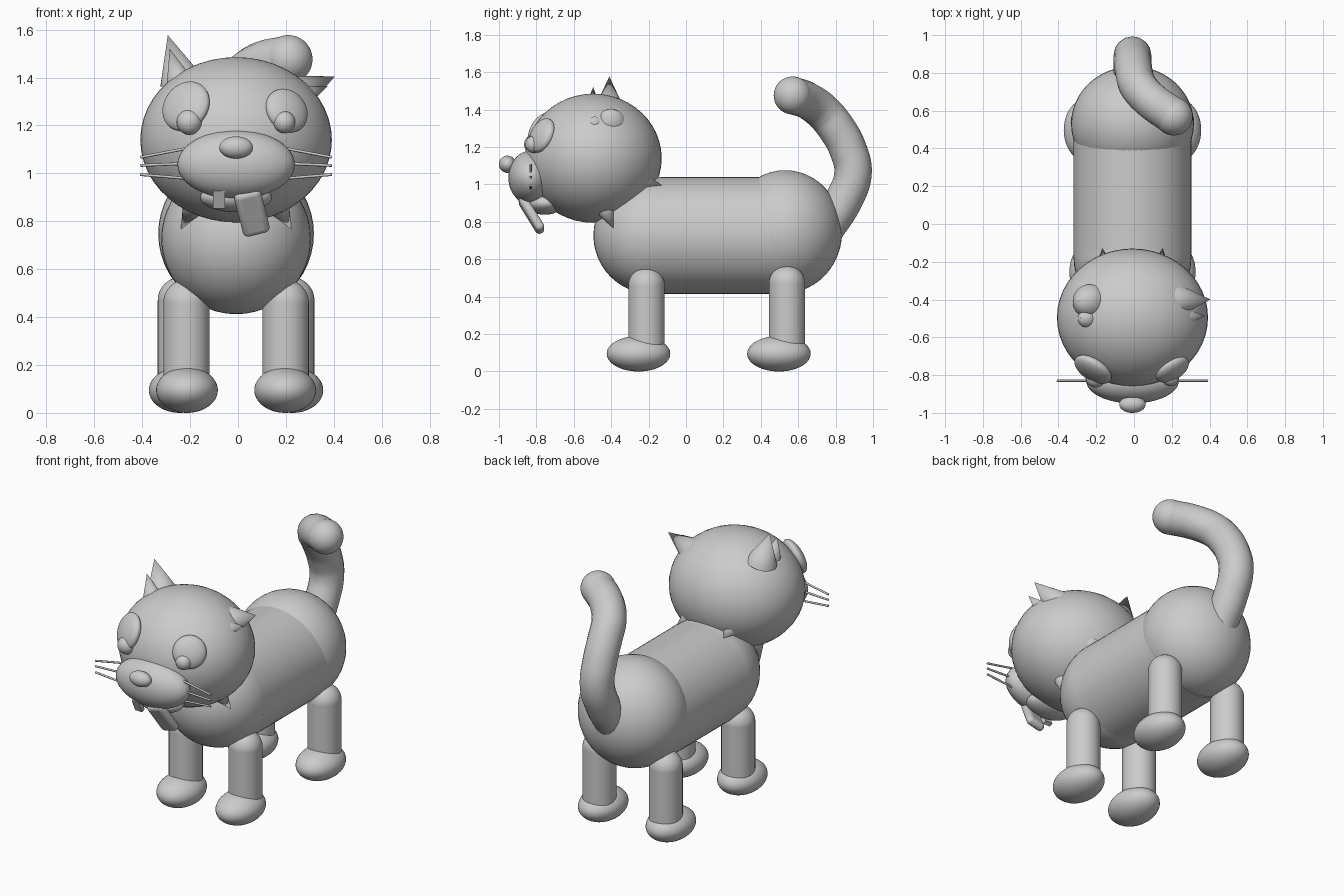
import bpy, math
from mathutils import Vector

if "Cube" in bpy.data.objects:
    bpy.data.objects.remove(bpy.data.objects["Cube"])

CX = -0.008  # symmetry plane of the animal


def smooth(ob, name):
    ob.name = name
    bpy.ops.object.shade_smooth_by_angle(angle=math.radians(40))
    return ob


def ball(name, loc, size, normal=None):
    """Ellipsoid; with a normal, its local z is turned to that direction."""
    bpy.ops.mesh.primitive_uv_sphere_add(segments=48, ring_count=24, location=loc)
    ob = bpy.context.object
    ob.scale = size
    if normal:
        ob.rotation_euler = Vector(normal).to_track_quat('Z', 'Y').to_euler()
    return smooth(ob, name)


def cone(name, base, tip, r1, r2=0.0, verts=32):
    """Cone or cylinder between two points."""
    a, b = Vector(base), Vector(tip)
    bpy.ops.mesh.primitive_cone_add(vertices=verts, radius1=r1, radius2=r2,
                                    depth=(b - a).length, location=(a + b) / 2)
    ob = bpy.context.object
    ob.rotation_euler = (b - a).to_track_quat('Z', 'Y').to_euler()
    return smooth(ob, name)


# Body: barrel with chest and rump
barrel = cone("body_barrel", (CX, -0.175, 0.727), (CX, 0.52, 0.727), 0.312, 0.312, 64)
ball("chest", (CX, -0.175, 0.727), (0.312, 0.32, 0.315))
ball("rump", (CX, 0.53, 0.748), (0.325, 0.305, 0.328))

# Legs and paws
for s, side in ((-1, "left"), (1, "right")):
    for pos, ly, py, lx, px, top in (("front", -0.211, -0.254, 0.207, 0.205, 0.46),
                                     ("hind", 0.54, 0.497, 0.23, 0.235, 0.47)):
        x = CX + s * lx
        cone(f"{pos}_leg_{side}", (x, ly, 0.08), (x, ly, top), 0.097, 0.097)
        ball(f"{pos}_leg_top_{side}", (x, ly, top), (0.097,) * 3)
        ball(f"{pos}_paw_{side}", (CX + s * px, py, 0.095), (0.129, 0.17, 0.095))

# Tail: round swept curve with a ball tip
path = [(CX, 0.75, 0.77), (CX, 0.84, 0.91), (CX, 0.893, 1.06), (CX, 0.865, 1.19),
        (0.0, 0.805, 1.30), (0.02, 0.735, 1.385), (0.09, 0.655, 1.445), (0.21, 0.57, 1.476)]
cu = bpy.data.curves.new("tail", 'CURVE')
cu.dimensions = '3D'
cu.bevel_depth = 0.1
cu.bevel_resolution = 6
cu.use_fill_caps = True
sp = cu.splines.new('BEZIER')
sp.bezier_points.add(len(path) - 1)
for p, co in zip(sp.bezier_points, path):
    p.co = co
    p.handle_left_type = p.handle_right_type = 'AUTO'
bpy.context.collection.objects.link(bpy.data.objects.new("tail", cu))
ball("tail_tip", path[-1], (0.101,) * 3)

# Head, muzzle, nose and jaw
ball("head", (CX, -0.495, 1.14), (0.4, 0.365, 0.345))
ball("muzzle", (CX, -0.83, 1.037), (0.245, 0.12, 0.143))
ball("nose", (CX, -0.955, 1.108), (0.07, 0.045, 0.046))
ball("lower_jaw", (CX, -0.755, 0.9), (0.15, 0.1, 0.062))

# Tooth
bpy.ops.mesh.primitive_cube_add(size=1, location=(-0.08, -0.875, 0.895),
                                rotation=(math.radians(25), 0, 0))
bpy.context.object.name = "tooth"
bpy.context.object.scale = (0.05, 0.025, 0.08)

# Tongue: flattened slab with rounded outline
bpy.ops.mesh.primitive_cube_add(size=1, location=(0.058, -0.826, 0.838))
tongue = bpy.context.object
tongue.scale = (0.115, 0.05, 0.215)
bpy.ops.object.transform_apply(location=False, rotation=False, scale=True)
tongue.rotation_euler = (math.radians(31), math.radians(-14), 0)
bev = tongue.modifiers.new("round", 'BEVEL')
bev.width = 0.024
bev.segments = 5
smooth(tongue, "tongue")

# Eyes and pupils
for s, side, x, z, r, px, pr in ((-1, "left", -0.217, 1.28, 0.11, -0.203, 0.053),
                                 (1, "right", 0.203, 1.262, 0.097, 0.193, 0.046)):
    ball(f"eye_{side}", (x, -0.77, z), (r, r, 0.045), (s * 0.49, -0.79, 0.38))
    ball(f"pupil_{side}", (px, -0.815, 1.214), (pr, pr * 0.95, pr))

# Whiskers
for s, side in ((-1, "left"), (1, "right")):
    for i, (z0, z1) in enumerate(((1.113, 1.067), (1.043, 1.033), (0.975, 0.995))):
        cone(f"whisker_{side}_{i + 1}", (CX + s * 0.16, -0.83, z0),
             (CX + s * 0.4, -0.83, z1), 0.006, 0.006, 10)

# Ears: outer cone with a small inner cone
cone("ear_left", (-0.238, -0.41, 1.385), (-0.293, -0.41, 1.577), 0.09)
cone("inner_ear_left", (-0.245, -0.5, 1.385), (-0.285, -0.496, 1.52), 0.055)
cone("ear_right", (0.223, -0.403, 1.324), (0.405, -0.4, 1.405), 0.09)
cone("inner_ear_right", (0.25, -0.49, 1.31), (0.375, -0.487, 1.365), 0.055)

# Fur spikes round the neck
for s, side in ((-1, "left"), (1, "right")):
    cone(f"cheek_spike_{side}", (CX + s * 0.17, -0.435, 0.875),
         (CX + s * 0.231, -0.388, 0.766), 0.055)
    cone(f"nape_spike_{side}", (CX + s * 0.14, -0.25, 1.02),
         (CX + s * 0.16, -0.13, 0.995), 0.06)
